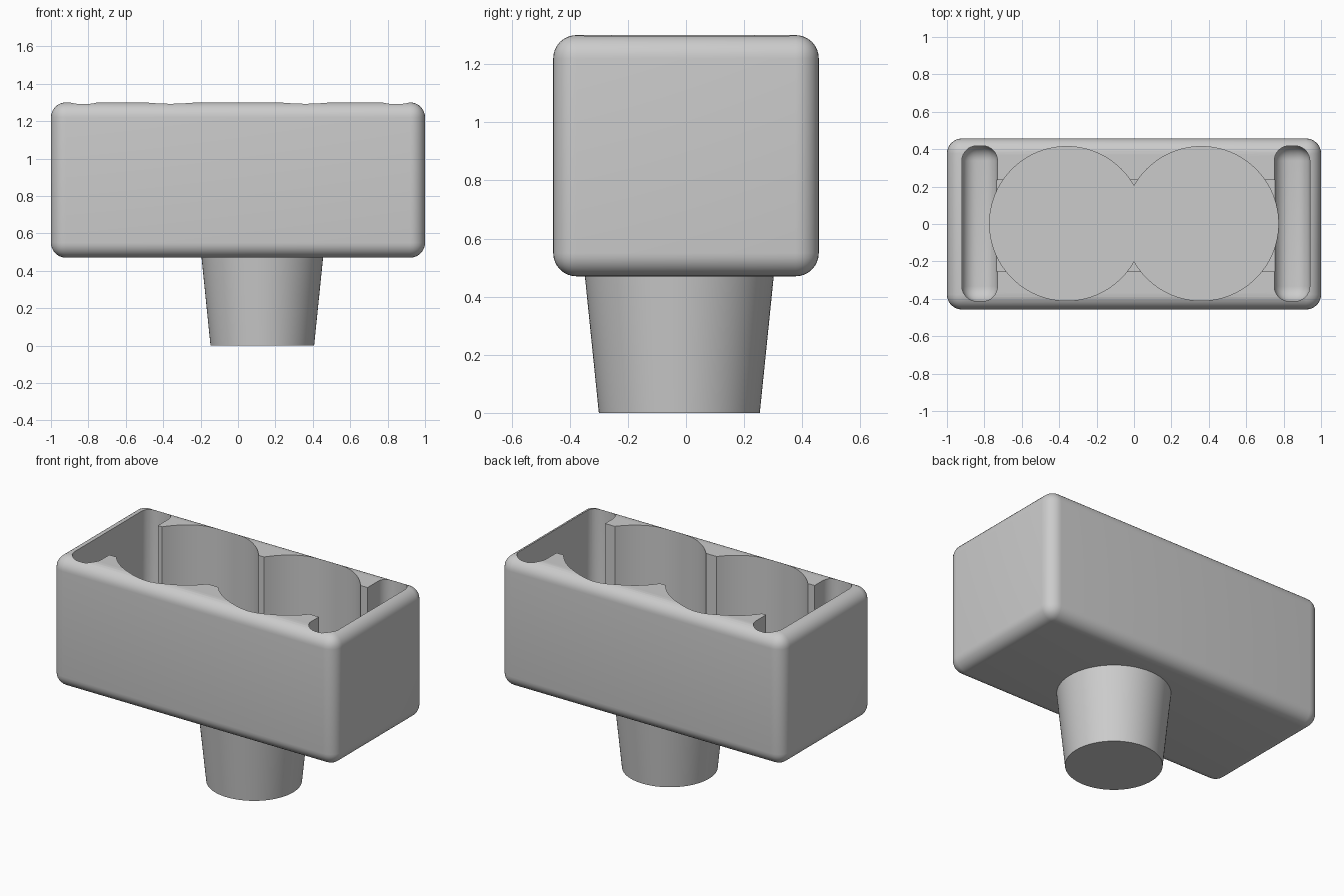
import bpy
import bmesh
from mathutils import Vector
from math import radians

cube = bpy.data.objects.get("Cube")
if cube:
    bpy.data.objects.remove(cube, do_unlink=True)

# Single flat material
grey = bpy.data.materials.new("plain grey")
grey.use_nodes = True
colour = (0.6, 0.6, 0.6, 1)
grey.diffuse_color = colour
grey.node_tree.nodes["Principled BSDF"].inputs["Base Color"].default_value = colour


def finish(name, bm):
    mesh = bpy.data.meshes.new(name)
    bm.to_mesh(mesh)
    bm.free()
    mesh.materials.append(grey)
    obj = bpy.data.objects.new(name, mesh)
    bpy.context.collection.objects.link(obj)
    return obj


def box(name, low, high, radius=0):
    low, high = Vector(low), Vector(high)
    bm = bmesh.new()
    bmesh.ops.create_cube(bm, size=1)
    bmesh.ops.scale(bm, vec=high - low, verts=bm.verts)
    bmesh.ops.translate(bm, vec=(low + high) / 2, verts=bm.verts)
    if radius:
        bmesh.ops.bevel(bm, geom=bm.edges[:], offset=radius, segments=8,
                        profile=0.5, affect="EDGES")
    return finish(name, bm)


def cone(name, x, y, low, high, r_low, r_high):
    bm = bmesh.new()
    bmesh.ops.create_cone(bm, cap_ends=True, segments=96, radius1=r_low,
                          radius2=r_high, depth=high - low)
    bmesh.ops.translate(bm, vec=(x, y, (low + high) / 2), verts=bm.verts)
    return finish(name, bm)


def activate(obj):
    bpy.ops.object.select_all(action="DESELECT")
    obj.select_set(True)
    bpy.context.view_layer.objects.active = obj


def cut(target, cutter):
    cutter.hide_render = True
    mod = target.modifiers.new("cut", "BOOLEAN")
    mod.operation = "DIFFERENCE"
    mod.solver = "EXACT"
    mod.object = cutter
    activate(target)
    bpy.ops.object.modifier_apply(modifier=mod.name)
    bpy.data.objects.remove(cutter, do_unlink=True)


# Rounded housing and tapered foot
housing = box("housing", (-1, -0.457, 0.47), (1, 0.457, 1.3), 0.08)
foot = cone("foot", 0.13, -0.023, 0, 0.5, 0.277, 0.328)

# Shallow middle recess, two round wells, rounded end slots
cut(housing, box("recess_cutter", (-0.74, -0.255, 0.62), (0.755, 0.235, 1.5)))
for x in (-0.36, 0.36):
    cut(housing, cone("well_cutter", x, 0.002, 0.55, 1.5, 0.412, 0.412))
for left, right in ((-0.92, -0.73), (0.75, 0.94)):
    cut(housing, box("slot_cutter", (left, -0.413, 0.57), (right, 0.418, 1.6), 0.08))

for obj in (housing, foot):
    activate(obj)
    bpy.ops.object.shade_smooth_by_angle(angle=radians(30))
